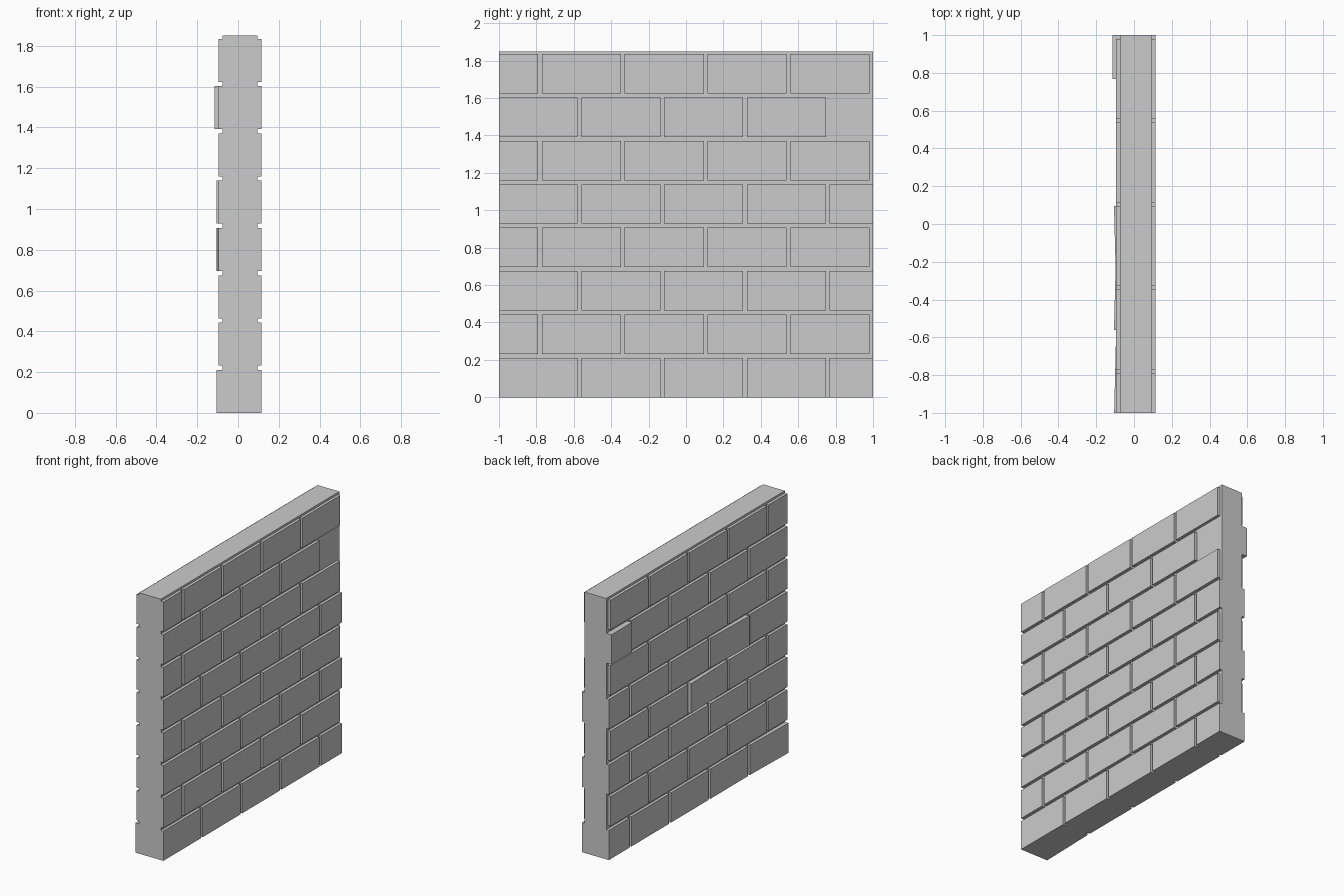
import bpy, bmesh

if "Cube" in bpy.data.objects:
    bpy.data.objects.remove(bpy.data.objects["Cube"])

ROW, BRICK_H = 0.232, 0.211          # vertical pitch and brick height
PITCH, BRICK_L = 0.4425, 0.4225      # horizontal pitch and brick length
CORE_L, CORE_R, TOP = -0.075, 0.095, 1.85
FACE_L, FACE_R = -0.095, 0.115


def block(bm, y0, y1, z0, z1, left0, left1, right):
    """Box whose left side may slant from left0 (at y0) to left1 (at y1)."""
    plan = [(left0, y0), (right, y0), (right, y1), (left1, y1)]
    lo = [bm.verts.new((x, y, z0)) for x, y in plan]
    hi = [bm.verts.new((x, y, z1)) for x, y in plan]
    bm.faces.new(lo[::-1])
    bm.faces.new(hi)
    for i in range(4):
        j = (i + 1) % 4
        bm.faces.new((lo[i], lo[j], hi[j], hi[i]))


def make_object(name, bm):
    mesh = bpy.data.meshes.new(name)
    bm.to_mesh(mesh)
    bm.free()
    ob = bpy.data.objects.new(name, mesh)
    bpy.context.collection.objects.link(ob)
    return ob


# Mortar core
bm = bmesh.new()
block(bm, -1, 1, 0, TOP, CORE_L, CORE_L, CORE_R)
wall = make_object("brick_wall", bm)

# Bricks in running bond; (row, column): left x at each end, right x
special = {
    (0, 0): (-0.105, FACE_L, FACE_R),    # crooked bricks
    (3, 2): (FACE_L, -0.106, FACE_R),
    (4, 1): (-0.106, FACE_L, FACE_R),
    (6, 4): (-0.115, -0.115, 0.0),       # brick pushed through the wall
}
bm = bmesh.new()
for r in range(8):
    start = -1.0025 if r % 2 == 0 else -1.2125
    for c in range(5):
        y0 = start + c * PITCH
        l0, l1, right = special.get((r, c), (FACE_L, FACE_L, FACE_R))
        block(bm, max(y0, -1), min(y0 + BRICK_L, 1),
              r * ROW, r * ROW + BRICK_H, l0, l1, right)
bricks = make_object("bricks", bm)
bricks.hide_render = True

# Fuse bricks and core into one solid
mod = wall.modifiers.new("fuse", "BOOLEAN")
mod.operation = "UNION"
mod.solver = "EXACT"
mod.object = bricks
bpy.context.view_layer.objects.active = wall
wall.select_set(True)
bpy.ops.object.modifier_apply(modifier=mod.name)
bpy.data.objects.remove(bricks)
